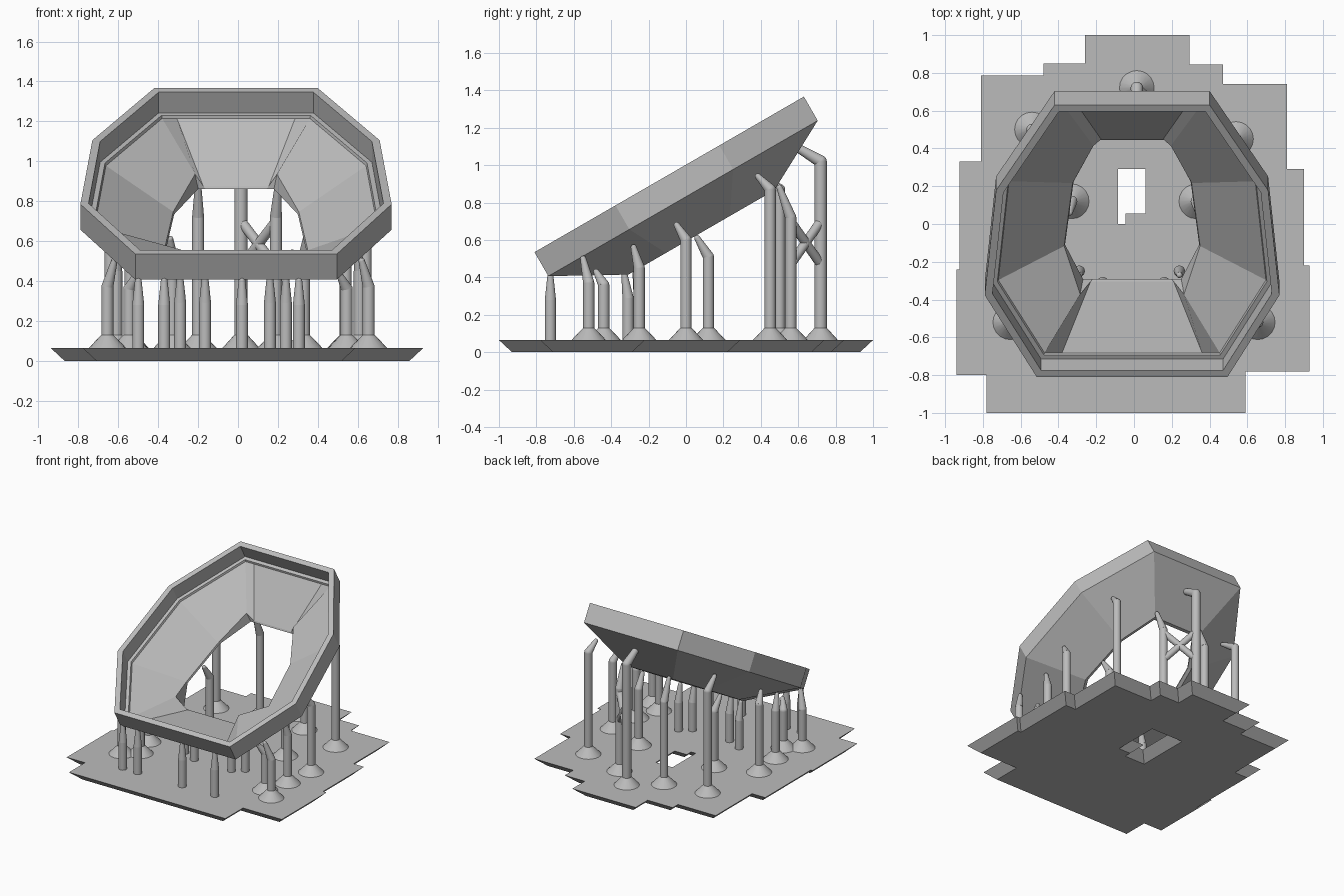
import bpy, bmesh, math
from mathutils import Vector

cube = bpy.data.objects.get("Cube")
if cube:
    bpy.data.objects.remove(cube, do_unlink=True)

grey = bpy.data.materials.new("plain grey")
grey.use_nodes = True
grey.diffuse_color = (0.5, 0.5, 0.5, 1)
grey.node_tree.nodes["Principled BSDF"].inputs["Base Color"].default_value = (0.5, 0.5, 0.5, 1)


def finish(bm, name, smooth=False):
    bmesh.ops.recalc_face_normals(bm, faces=bm.faces)
    mesh = bpy.data.meshes.new(name)
    bm.to_mesh(mesh)
    bm.free()
    mesh.materials.append(grey)
    ob = bpy.data.objects.new(name, mesh)
    bpy.context.collection.objects.link(ob)
    if smooth:
        bpy.ops.object.select_all(action='DESELECT')
        ob.select_set(True)
        bpy.context.view_layer.objects.active = ob
        bpy.ops.object.shade_smooth_by_angle(angle=math.radians(35))
    return ob


def inset(poly, d):
    """Move every side of a counter-clockwise polygon inward by d."""
    pts = [Vector(p) for p in poly]
    out = []
    for i, p in enumerate(pts):
        a = (p - pts[i - 1]).normalized()
        b = (pts[(i + 1) % len(pts)] - p).normalized()
        na, nb = Vector((-a.y, a.x)), Vector((-b.y, b.x))
        out.append(p + (na + nb) * d / (1 + na.dot(nb)))
    return out


# --- Tilted bowl: rings lofted in the frame of the sloping rim ---
TILT = math.radians(30)
ALONG = Vector((0, math.cos(TILT), math.sin(TILT)))
NORMAL = Vector((0, -math.sin(TILT), math.cos(TILT)))
ORIGIN = Vector((-0.01, -0.81, 0.535))


def octagon(half):
    return half + [(-x, u) for x, u in reversed(half)]


def ring(poly, depths, middle):
    """Eight corners plus two extra points on the front and back sides."""
    poly = [Vector(p) for p in poly]
    depths = list(depths) + list(reversed(depths))
    pts = []
    for i, (p, d) in enumerate(zip(poly, depths)):
        pts.append((p, d))
        if i in (3, 7):
            q = poly[(i + 1) % 8]
            pts += [(p.lerp(q, t), middle) for t in (0.1, 0.9)]
    return [ORIGIN + Vector((p.x, 0, 0)) + ALONG * p.y - NORMAL * d for p, d in pts]


def level(poly, depth):
    return ring(poly, [depth] * 4, depth)


rim = octagon([(0.505, 0), (0.78, 0.5), (0.72, 1.141), (0.41, 1.663)])
opening = octagon([(0.26, 0.40), (0.355, 0.61), (0.31, 0.995), (0.19, 1.25)])
collar = octagon([(0.275, 0.39), (0.36, 0.61), (0.315, 0.995), (0.205, 1.26)])
rings = [
    level(rim, 0.148),
    level(rim, 0),
    level(inset(rim, 0.04), 0),
    level(inset(rim, 0.04), 0.12),
    level(inset(rim, 0.065), 0.12),
    level(inset(rim, 0.07), 0.135),
    ring(collar, [0.2, 0.33, 0.33, 0.265], 0.335),
    level(opening, 0.345),
    level(inset(opening, -0.025), 0.355),
]
bm = bmesh.new()
loops = [[bm.verts.new(p) for p in r] for r in rings]
for k, a in enumerate(loops):
    b = loops[(k + 1) % len(loops)]
    for i in range(len(a)):
        j = (i + 1) % len(a)
        bm.faces.new((a[i], a[j], b[j], b[i]))
finish(bm, "tilted_bowl")

# --- Stepped base plate with undercut edges and a stepped slot ---
BASE = 0.065
outline = [(-0.78, -1), (0.59, -1), (0.59, -0.78), (0.93, -0.78), (0.93, -0.22), (0.9, -0.22),
           (0.9, 0.29), (0.81, 0.29), (0.81, 0.74), (0.47, 0.74), (0.47, 0.845), (0.295, 0.845),
           (0.295, 1), (-0.26, 1), (-0.26, 0.85), (-0.48, 0.85), (-0.48, 0.785), (-0.81, 0.785),
           (-0.81, 0.33), (-0.925, 0.33), (-0.925, -0.24), (-0.94, -0.24), (-0.94, -0.8),
           (-0.78, -0.8)]
slot = [(-0.085, 0), (-0.045, 0), (-0.045, 0.055), (0.06, 0.055), (0.06, 0.29), (-0.085, 0.29)]
bm = bmesh.new()
caps = {0: [], BASE: []}
for poly, d in ((outline, 0.07), (slot, -0.07)):
    low = [bm.verts.new((p.x, p.y, 0)) for p in inset(poly, d)]
    top = [bm.verts.new((x, y, BASE)) for x, y in poly]
    for i in range(len(poly)):
        j = (i + 1) % len(poly)
        bm.faces.new((low[i], low[j], top[j], top[i]))
        caps[0].append(bm.edges.get((low[i], low[j])))
        caps[BASE].append(bm.edges.get((top[i], top[j])))
for edges in caps.values():
    bmesh.ops.triangle_fill(bm, edges=edges, use_beauty=True)
finish(bm, "base_plate")


# --- Supports: flared foot, post and leaning pointed tip ---
def tube(bm, a, b, r1, r2):
    a, b = Vector(a), Vector(b)
    rot = Vector((0, 0, 1)).rotation_difference(b - a).to_matrix().to_4x4()
    rot.translation = (a + b) / 2
    bmesh.ops.create_cone(bm, cap_ends=True, segments=20, radius1=r1, radius2=r2,
                          depth=(b - a).length, matrix=rot)


def support(name, x, y, top, tip, foot=True, r=0.03, end=0.016):
    bm = bmesh.new()
    if foot:
        tube(bm, (x, y, BASE - 0.003), (x, y, BASE + 0.065), 0.095, r)
    tube(bm, (x, y, BASE - 0.003), (x, y, top), r, r)
    tube(bm, (x, y, top), tip, r, end)
    for centre, radius in (((x, y, top), r), (tip, end)):
        ball = bmesh.ops.create_uvsphere(bm, u_segments=16, v_segments=8, radius=radius)
        bmesh.ops.translate(bm, verts=ball["verts"], vec=centre)
    finish(bm, name, True)


# Short posts under the low front edge
for i, x in enumerate((-0.5, -0.37, 0.02, 0.305)):
    support(f"front_post_{i + 1}", x, -0.725, 0.28, (x, -0.725, 0.41), foot=False)

# Posts under the front of the opening
for i, x in enumerate((-0.29, -0.165, 0.16, 0.24)):
    y = -0.25 if abs(x) > 0.2 else -0.31
    support(f"opening_post_{i + 1}", x, y, 0.29, (x, y - 0.02, 0.42), foot=False)

# Paired posts along both sides
for side, s in (("right", -1), ("left", 1)):
    support(f"{side}_low_outer_post", s * 0.655, -0.52, 0.37, (s * 0.62, -0.55, 0.5))
    support(f"{side}_low_inner_post", s * 0.545, -0.44, 0.36, (s * 0.51, -0.48, 0.43))
    support(f"{side}_mid_front_post", s * 0.61, -0.25, 0.45, (s * 0.6, -0.28, 0.56))
    support(f"{side}_mid_post", s * 0.64, 0, 0.6, (s * 0.62, -0.05, 0.68))
    support(f"{side}_opening_post", s * 0.33, 0.12, 0.51, (s * 0.34, 0.06, 0.61))
    support(f"{side}_high_post", s * 0.54, 0.475 - s * 0.025, 0.87, (s * 0.52, 0.385, 0.94))
    support(f"{side}_back_opening_post", s * 0.195 - 0.005, 0.56, 0.72, (s * 0.2, 0.5, 0.88))

# Tall back post with a short arm, cross braced to its neighbour
support("back_post", 0.015, 0.72, 1.02, (0.015, 0.61, 1.085), r=0.033, end=0.024)
for i, (z1, z2) in enumerate(((0.47, 0.7), (0.7, 0.47))):
    bm = bmesh.new()
    tube(bm, (0.015, 0.72, z1), (0.19, 0.56, z2), 0.025, 0.025)
    finish(bm, f"cross_brace_{i + 1}", True)
